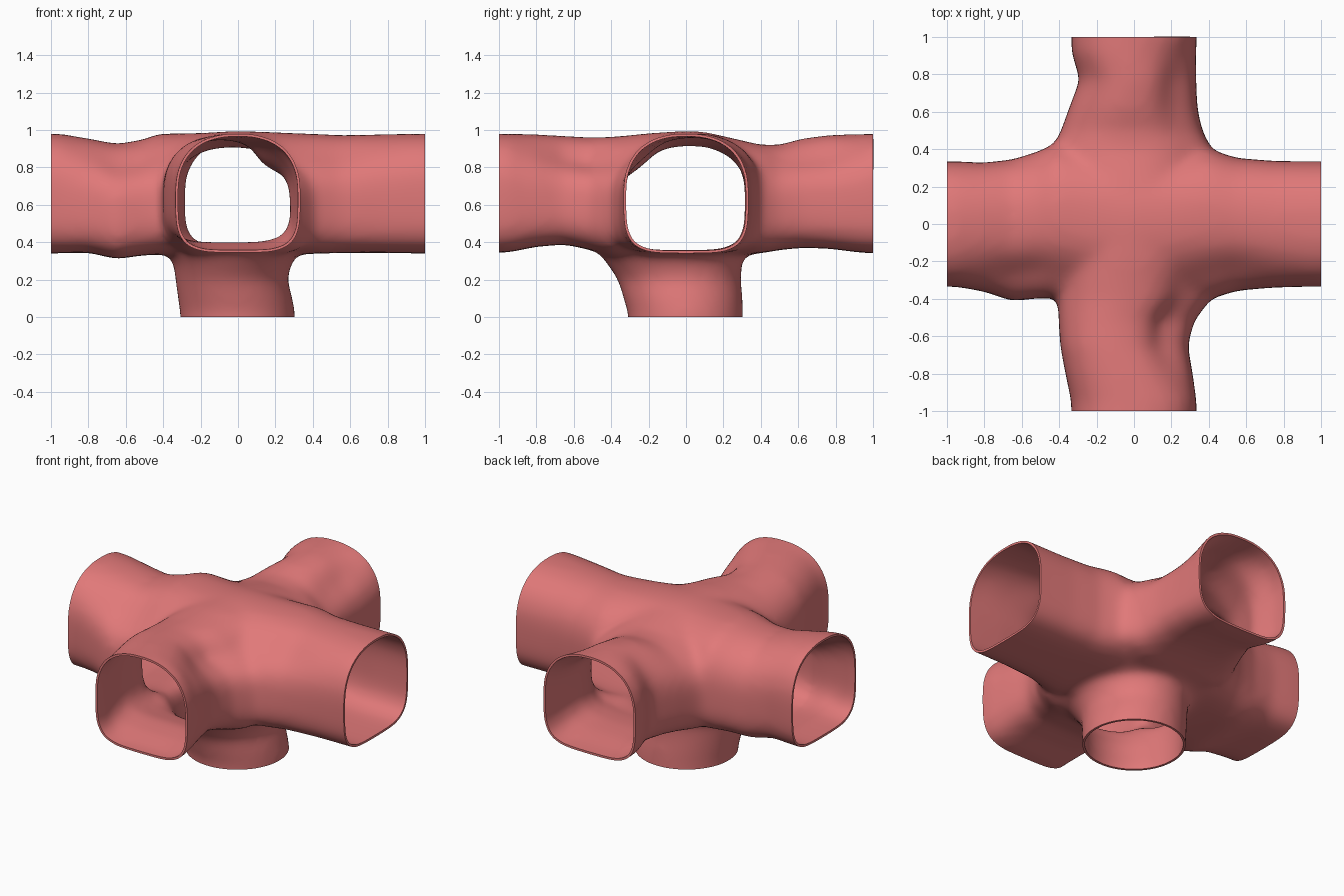
import bpy, bmesh, math

if "Cube" in bpy.data.objects:
    bpy.data.objects.remove(bpy.data.objects["Cube"])

RING = 48

rock = bpy.data.materials.new("red rock")
rock.diffuse_color = (0.75, 0.19, 0.19, 1)
rock.use_nodes = True
rock.node_tree.nodes["Principled BSDF"].inputs["Base Color"].default_value = rock.diffuse_color


def ring_points(u0, u1, z0, z1, cut_neg, cut_pos):
    """Rounded-square arch section; cuts pull in the two upper shoulders."""
    cu, cz = (u0 + u1) / 2, (z0 + z1) / 2
    ru, rz = (u1 - u0) / 2, (z1 - z0) / 2
    pts = []
    for i in range(RING):
        a = 2 * math.pi * i / RING
        c, s = math.cos(a), math.sin(a)
        e = 2 / 2.4 if s > 0 else 2 / 4.2
        u = ru * math.copysign(abs(c) ** e, c)
        z = rz * math.copysign(abs(s) ** e, s)
        k = 1 - cut_pos * max(0, math.cos(a - math.pi / 4)) ** 6
        k -= cut_neg * max(0, math.cos(a - 3 * math.pi / 4)) ** 6
        pts.append((cu + u * k, cz + z * k))
    return pts


def loft(bm, rings):
    rows = [[bm.verts.new(p) for p in r] for r in rings]
    for a, b in zip(rows, rows[1:]):
        for i in range(RING):
            j = (i + 1) % RING
            bm.faces.new((a[i], a[j], b[j], b[i]))
    bm.faces.new(rows[0])
    bm.faces.new(rows[-1])


def solid(name, rings):
    bm = bmesh.new()
    loft(bm, rings)
    bmesh.ops.recalc_face_normals(bm, faces=bm.faces)
    me = bpy.data.meshes.new(name)
    bm.to_mesh(me)
    bm.free()
    ob = bpy.data.objects.new(name, me)
    bpy.context.collection.objects.link(ob)
    return ob


# Sections: position, side min, side max, floor, roof, shoulder cuts
side_tunnel = [
    (-1.1, -.335, .335, .34, .982, 0, 0), (-.95, -.335, .335, .34, .98, 0, 0),
    (-.8, -.365, .328, .345, .958, .10, 0), (-.65, -.42, .345, .308, .932, .22, 0),
    (-.52, -.405, .385, .328, .952, .22, 0), (-.42, -.40, .43, .335, .985, .16, 0),
    (-.2, -.38, .40, .33, .985, .04, 0), (0, -.36, .37, .33, .995, 0, 0),
    (.2, -.38, .37, .33, .99, .06, 0), (.4, -.41, .40, .338, .985, .18, 0),
    (.55, -.362, .353, .342, .977, .16, 0), (.75, -.342, .337, .342, .978, .06, 0),
    (.95, -.335, .335, .34, .98, 0, 0), (1.1, -.335, .335, .34, .982, 0, 0)]
long_tunnel = [
    (-1.1, -.335, .335, .34, .982, 0, 0), (-.95, -.335, .335, .345, .98, 0, 0),
    (-.8, -.367, .318, .375, .98, 0, .12), (-.65, -.395, .295, .388, .975, 0, .27),
    (-.52, -.403, .33, .36, .968, 0, .33), (-.4, -.405, .42, .33, .97, 0, .26),
    (-.2, -.38, .38, .33, .985, 0, .06), (0, -.36, .36, .33, .995, 0, 0),
    (.2, -.38, .37, .33, .97, .02, .04), (.4, -.44, .42, .34, .925, .04, .08),
    (.5, -.392, .37, .358, .928, .06, .15), (.62, -.35, .345, .37, .965, .08, .22),
    (.77, -.292, .338, .365, .985, .06, .24), (.92, -.335, .335, .345, .98, 0, .08),
    (1.0, -.335, .335, .34, .98, 0, 0), (1.1, -.335, .335, .34, .982, 0, 0)]
# Down shaft: height, x min, x max, y min, y max
shaft = [
    (-.1, -.308, .308, -.308, .308), (.02, -.31, .306, -.31, .305),
    (.1, -.322, .293, -.335, .303), (.2, -.335, .265, -.365, .295),
    (.28, -.345, .285, -.42, .30), (.36, -.38, .33, -.48, .32),
    (.6, -.32, .30, -.32, .30)]

x_part = solid("side_tunnel_form", [
    [(t, u, z) for u, z in ring_points(*s)] for t, *s in side_tunnel])
y_part = solid("long_tunnel_form", [
    [(u, t, z) for u, z in ring_points(*s)] for t, *s in long_tunnel])
z_rings = []
for z, x0, x1, y0, y1 in shaft:
    z_rings.append([((x0 + x1) / 2 + (x1 - x0) / 2 * math.cos(2 * math.pi * i / RING),
                     (y0 + y1) / 2 + (y1 - y0) / 2 * math.sin(2 * math.pi * i / RING), z)
                    for i in range(RING)])
z_part = solid("shaft_form", z_rings)

# Merge the three tunnels, fuse and soften the junction
for part in (y_part, z_part):
    m = x_part.modifiers.new("join", 'BOOLEAN')
    m.operation = 'UNION'
    m.solver = 'EXACT'
    m.object = part
m = x_part.modifiers.new("fuse", 'REMESH')
m.mode = 'VOXEL'
m.voxel_size = 0.025
m = x_part.modifiers.new("soften", 'SMOOTH')
m.factor = 0.5
m.iterations = 16
deps = bpy.context.evaluated_depsgraph_get()
me = bpy.data.meshes.new_from_object(x_part.evaluated_get(deps))
for part in (x_part, y_part, z_part):
    bpy.data.objects.remove(part)

# Slice the five mouths open
bm = bmesh.new()
bm.from_mesh(me)
for co, no in (((1, 0, 0), (1, 0, 0)), ((-1, 0, 0), (-1, 0, 0)),
               ((0, 1, 0), (0, 1, 0)), ((0, -1, 0), (0, -1, 0)),
               ((0, 0, 0), (0, 0, -1))):
    bmesh.ops.bisect_plane(bm, geom=bm.verts[:] + bm.edges[:] + bm.faces[:], dist=1e-5,
                           plane_co=co, plane_no=no, clear_outer=True)
bmesh.ops.recalc_face_normals(bm, faces=bm.faces)
bm.to_mesh(me)
bm.free()

# Thin cave wall
me.materials.clear()
me.materials.append(rock)
cave = bpy.data.objects.new("cave_junction", me)
bpy.context.collection.objects.link(cave)
m = cave.modifiers.new("wall", 'SOLIDIFY')
m.thickness = 0.014
m.offset = -1
bpy.context.view_layer.objects.active = cave
cave.select_set(True)
bpy.ops.object.modifier_apply(modifier="wall")
bpy.ops.object.shade_smooth_by_angle(angle=math.radians(45))
